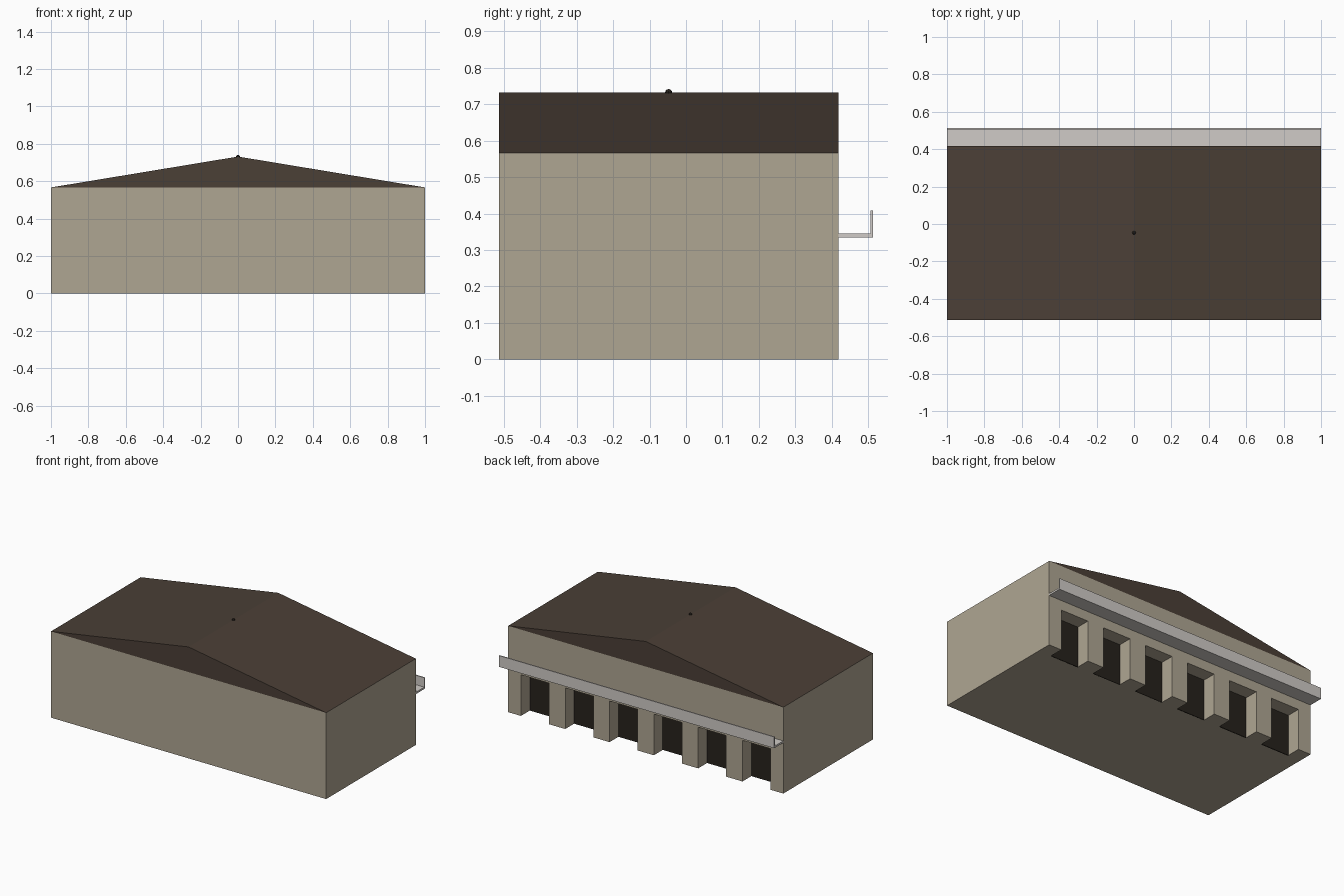
import bpy, bmesh
from mathutils import Vector

if "Cube" in bpy.data.objects:
    bpy.data.objects.remove(bpy.data.objects["Cube"])

FRONT, BACK, EDGE = -0.513, 0.418, 0.513
EAVE, RIDGE = 0.567, 0.732
DOOR_W, DOOR_H, PITCH, RECESS = 0.204, 0.27, 0.322, 0.095


def material(name, rgb):
    m = bpy.data.materials.new(name)
    m.diffuse_color = (*rgb, 1)
    m.use_nodes = True
    m.node_tree.nodes["Principled BSDF"].inputs["Base Color"].default_value = m.diffuse_color
    return m


def finish(name, bm, mat=None):
    bmesh.ops.recalc_face_normals(bm, faces=bm.faces)
    me = bpy.data.meshes.new(name)
    bm.to_mesh(me)
    bm.free()
    ob = bpy.data.objects.new(name, me)
    bpy.context.collection.objects.link(ob)
    if mat:
        me.materials.append(mat)
    return ob


def add_box(bm, lo, hi):
    lo, hi = Vector(lo), Vector(hi)
    for v in bmesh.ops.create_cube(bm, size=1)["verts"]:
        v.co = (lo + hi) / 2 + v.co * (hi - lo)


def extrude_profile(name, points, offset, mat):
    bm = bmesh.new()
    face = bm.faces.new([bm.verts.new(p) for p in points])
    out = bmesh.ops.extrude_face_region(bm, geom=[face], use_keep_orig=True)
    verts = [g for g in out["geom"] if isinstance(g, bmesh.types.BMVert)]
    bmesh.ops.translate(bm, verts=verts, vec=offset)
    return finish(name, bm, mat)


stone = material("stone", (0.43, 0.38, 0.29))
roofing = material("roofing", (0.07, 0.05, 0.037))
dark = material("dark_door", (0.02, 0.016, 0.012))
pale = material("pale_concrete", (0.63, 0.60, 0.57))

# Main walls
bm = bmesh.new()
add_box(bm, (-1, FRONT, 0), (1, BACK, EAVE))
walls = finish("walls", bm, stone)

# Six door recesses along the back, open at the ground, each with a dark door
door_centres = [(i - 2.5) * PITCH for i in range(6)]
cut, doors = bmesh.new(), bmesh.new()
inner = BACK - RECESS
for x in door_centres:
    l, r = x - DOOR_W / 2, x + DOOR_W / 2
    add_box(cut, (l, inner, -0.1), (r, BACK + 0.1, DOOR_H))
    add_box(doors, (l, inner - 0.003, 0), (r, inner + 0.003, DOOR_H))
cutter = finish("recess_cutter", cut)
cutter.hide_render = True
cutter.hide_viewport = True
finish("doors", doors, dark)
mod = walls.modifiers.new("recesses", "BOOLEAN")
mod.operation = "DIFFERENCE"
mod.solver = "EXACT"
mod.object = cutter

# Gable roof with its ridge running front to back
extrude_profile("roof", [(-1, FRONT, EAVE), (1, FRONT, EAVE), (0, FRONT, RIDGE)],
                (0, BACK - FRONT, 0), roofing)

# Balcony: L-shaped floor and parapet along the back
z0, z1, z2, t = 0.334, 0.346, 0.408, 0.007
extrude_profile("balcony", [(-1, BACK, z0), (-1, EDGE, z0), (-1, EDGE, z2),
                            (-1, EDGE - t, z2), (-1, EDGE - t, z1), (-1, BACK, z1)],
                (2, 0, 0), pale)

# Small knob on the middle of the ridge
bm = bmesh.new()
bmesh.ops.create_uvsphere(bm, u_segments=8, v_segments=6, radius=0.01)
bmesh.ops.translate(bm, verts=bm.verts, vec=(0, (FRONT + BACK) / 2, RIDGE))
finish("ridge_knob", bm, dark)
